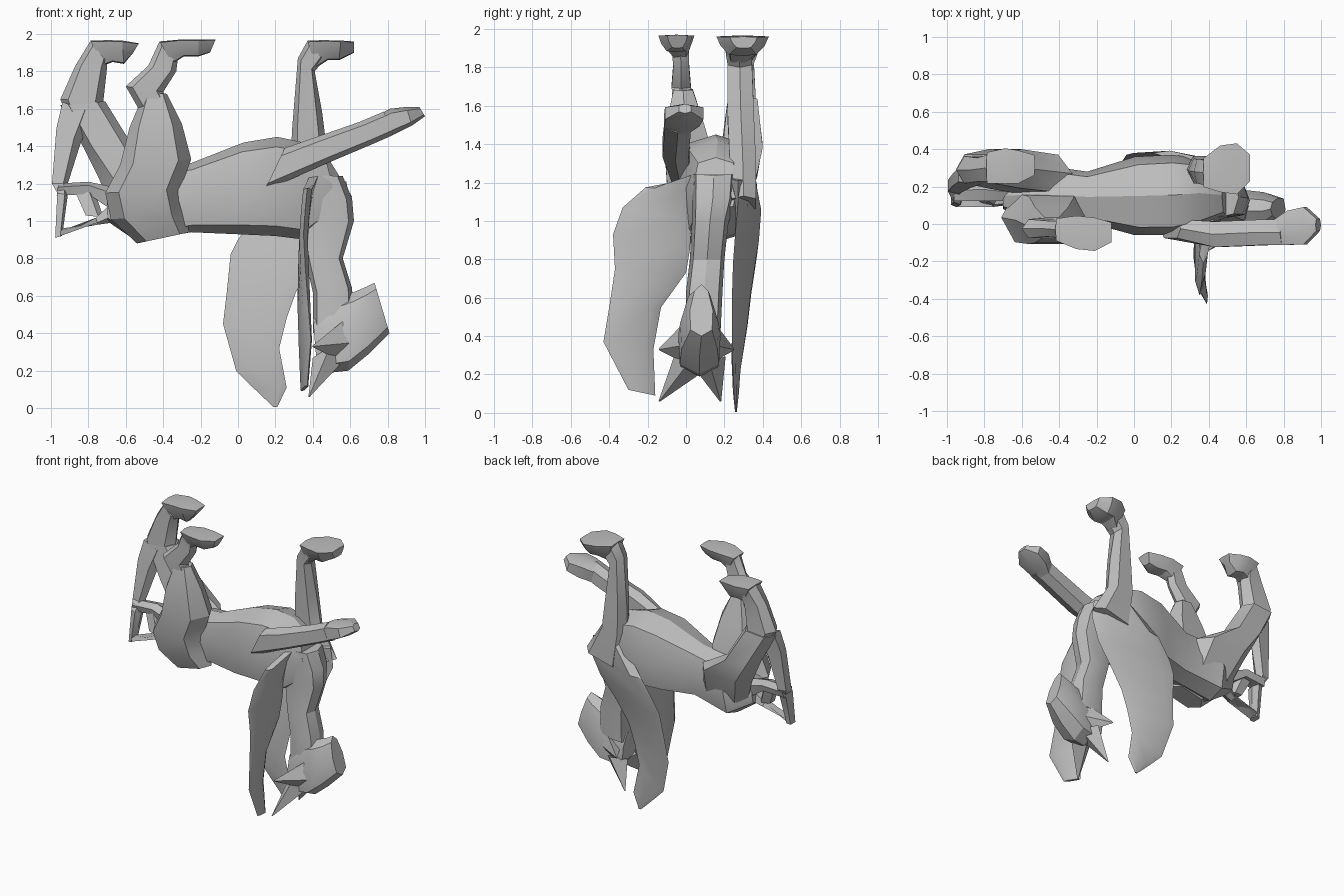
import bpy, bmesh, math
from mathutils import Vector

cube = bpy.data.objects.get("Cube")
if cube:
    bpy.data.objects.remove(cube)

grey = bpy.data.materials.new("stone grey")
grey.use_nodes = True
COLOUR = (0.52, 0.52, 0.52, 1)
grey.diffuse_color = COLOUR
grey.node_tree.nodes["Principled BSDF"].inputs["Base Color"].default_value = COLOUR
X, Y = Vector((1, 0, 0)), Vector((0, 1, 0))


def finish(name, bm):
    bmesh.ops.recalc_face_normals(bm, faces=bm.faces)
    me = bpy.data.meshes.new(name)
    bm.to_mesh(me)
    bm.free()
    me.materials.append(grey)
    ob = bpy.data.objects.new(name, me)
    bpy.context.collection.objects.link(ob)
    bpy.ops.object.select_all(action='DESELECT')
    ob.select_set(True)
    bpy.context.view_layer.objects.active = ob
    bpy.ops.object.shade_smooth_by_angle(angle=math.radians(28))


def rounded(v, power):
    return math.copysign(abs(v) ** power, v) if abs(v) > 1e-6 else 0


def loft(name, rows, n=6, axis=Y, power=.65, taper=0):
    """Skin boxy rings; each row is (edge point, opposite edge point, half thickness)."""
    bm = bmesh.new()
    rings = []
    for p, q, t in rows:
        p, q = Vector(p), Vector(q)
        mid, half = (p + q) / 2, (q - p) / 2
        ring = []
        for i in range(n):
            a = 2 * math.pi * i / n
            c, s = rounded(math.cos(a), power), rounded(math.sin(a), power)
            ring.append(bm.verts.new(mid + half * c + axis * t * s * (1 - taper * c)))
        rings.append(ring)
    for r, s in zip(rings, rings[1:]):
        for i in range(n):
            j = (i + 1) % n
            bm.faces.new((r[i], r[j], s[j], s[i]))
    bm.faces.new(rings[0])
    bm.faces.new(rings[-1])
    finish(name, bm)


def limb(name, rows, n=6, **shape):
    """Rows are x1, z1, x2, z2, y low, y high."""
    loft(name, [((a, (l + h) / 2, b), (c, (l + h) / 2, d), (h - l) / 2)
                for a, b, c, d, l, h in rows], n, **shape)


def paw(name, rows):
    """Flat sole on top, narrower below."""
    limb(name, rows, 8, power=.3, taper=.35)


def spike(name, base, tip, r):
    base, tip = Vector(base), Vector(tip)
    side = (tip - base).cross(X).normalized() * r
    loft(name, [(base - side, base + side, r),
                (tip - side * .04, tip + side * .04, r * .04)], 4, X)


# Torso, belly upward
limb("body", [
    (-.70, 1.00, -.70, 1.17, .08, .22),
    (-.54, .89, -.52, 1.28, .00, .32),
    (-.25, .94, -.25, 1.31, .01, .28),
    (-.02, .93, .03, 1.42, -.06, .36),
    (.20, .92, .21, 1.45, -.06, .37),
    (.36, .90, .35, 1.42, -.02, .35),
    (.54, 1.05, .47, 1.33, .04, .27)], 8)

# Neck hanging down to the head
limb("neck", [
    (.28, 1.25, .56, 1.24, .03, .26),
    (.31, 1.08, .61, 1.12, .03, .25),
    (.33, .96, .62, 1.00, .03, .22),
    (.36, .80, .56, .80, .02, .20),
    (.40, .62, .61, .64, .00, .19),
    (.40, .40, .62, .44, .00, .18)], 8)

# Head with blunt muzzle, narrowing to the chin
limb("head", [
    (.42, .25, .40, .48, .00, .16),
    (.50, .19, .49, .57, -.03, .17),
    (.59, .20, .62, .62, -.04, .18),
    (.70, .29, .69, .65, -.03, .17),
    (.81, .40, .73, .67, .02, .14)], 8, power=.8, taper=.3)

# Ears and cheek tufts
for side, s in (("right", -1), ("left", 1)):
    spike(side + "_ear", (.49, .07 + s * .05, .27), (.38, .02 + s * .16, .06), .09)
    spike(side + "_cheek_tuft", (.59, .07 + s * .04, .36), (.40, .055 + s * .195, .33), .13)

# Front right leg, stretched forward
limb("front_right_leg", [
    (.14, 1.16, .25, 1.39, -.08, .03),
    (.48, 1.31, .42, 1.45, -.13, .02),
    (.74, 1.42, .65, 1.53, -.12, .03),
    (.83, 1.46, .78, 1.585, -.12, .03)])
limb("front_right_paw", [
    (.78, 1.44, .74, 1.56, -.12, .03),
    (.85, 1.47, .81, 1.60, -.12, .08),
    (.93, 1.51, .90, 1.61, -.12, .10),
    (1.0, 1.56, .97, 1.61, -.04, .03)], 6)

# Front left leg, pointing up, with a bent paw
limb("front_left_leg", [
    (.30, 1.05, .61, 1.13, .23, .37),
    (.28, 1.32, .48, 1.34, .22, .37),
    (.29, 1.50, .45, 1.58, .21, .36),
    (.32, 1.87, .41, 1.80, .21, .35),
    (.37, 1.96, .46, 1.86, .20, .35)])
paw("front_left_paw", [
    (.37, 1.965, .42, 1.82, .21, .34),
    (.46, 1.967, .48, 1.86, .19, .40),
    (.55, 1.965, .54, 1.86, .18, .41),
    (.62, 1.96, .62, 1.90, .24, .36)])

# Hind right leg
limb("hind_right_thigh", [
    (-.54, .88, -.26, .94, -.02, .14),
    (-.68, 1.01, -.28, 1.03, -.08, .18),
    (-.71, 1.15, -.31, 1.17, -.11, .18),
    (-.63, 1.30, -.25, 1.33, -.12, .16),
    (-.58, 1.50, -.30, 1.52, -.11, .10),
    (-.50, 1.69, -.38, 1.68, -.07, .04)])
limb("hind_right_shin", [
    (-.52, 1.58, -.36, 1.62, -.07, .04),
    (-.60, 1.72, -.40, 1.69, -.08, .03),
    (-.48, 1.83, -.33, 1.80, -.07, .02),
    (-.42, 1.96, -.32, 1.88, -.08, .02)])
paw("hind_right_paw", [
    (-.42, 1.96, -.35, 1.84, -.08, .02),
    (-.31, 1.97, -.29, 1.88, -.12, .03),
    (-.21, 1.97, -.21, 1.88, -.13, .02),
    (-.12, 1.97, -.15, 1.90, -.09, .00)])

# Hind left leg
limb("hind_left_thigh", [
    (-.66, 1.02, -.30, 1.02, .16, .28),
    (-.74, 1.22, -.33, 1.25, .16, .38),
    (-.83, 1.40, -.55, 1.38, .18, .41),
    (-.95, 1.62, -.71, 1.64, .21, .38)])
limb("hind_left_shin", [
    (-.90, 1.53, -.70, 1.55, .21, .37),
    (-.95, 1.65, -.72, 1.64, .21, .37),
    (-.87, 1.83, -.70, 1.82, .22, .36),
    (-.79, 1.96, -.70, 1.85, .22, .38)])
paw("hind_left_paw", [
    (-.79, 1.965, -.72, 1.83, .23, .37),
    (-.69, 1.967, -.67, 1.85, .23, .39),
    (-.62, 1.965, -.61, 1.84, .23, .38),
    (-.53, 1.95, -.56, 1.90, .27, .36)])

# Tail: a loop at the rump and a strand rising to the hock
limb("tail_lower", [
    (-.66, 1.12, -.68, .99, .10, .19),
    (-.76, 1.02, -.75, .98, .09, .17),
    (-.97, .91, -.94, .96, .09, .17)], 5)
limb("tail_outer", [
    (-.98, .91, -.94, .92, .09, .17),
    (-.97, 1.15, -.91, 1.14, .10, .22),
    (-1.0, 1.20, -.91, 1.20, .16, .25),
    (-.98, 1.50, -.84, 1.42, .19, .28),
    (-.95, 1.64, -.77, 1.58, .21, .32)], 5)
limb("tail_upper", [
    (-.97, 1.13, -.96, 1.20, .12, .24),
    (-.80, 1.14, -.80, 1.21, .12, .25),
    (-.66, 1.04, -.66, 1.18, .12, .22)], 5)
limb("tail_inner", [
    (-.88, 1.16, -.78, 1.20, .14, .22),
    (-.82, 1.03, -.72, 1.02, .10, .18)], 5)

# Right wing: thin sheet spreading sideways; outer x, inner x, outer y z, inner y z
loft("right_wing", [((xo, a, z), (xi, b, z2), t) for xo, xi, a, z, b, z2, t in [
    (.38, .41, -.13, 1.185, .06, 1.25, .025),
    (.37, .38, -.21, 1.175, .05, 1.15, .025),
    (.36, .36, -.33, 1.07, .03, 1.00, .025),
    (.35, .35, -.38, .93, .02, .85, .025),
    (.36, .34, -.37, .75, .00, .73, .025),
    (.375, .33, -.40, .55, -.13, .55, .022),
    (.39, .33, -.43, .37, -.17, .33, .018),
    (.37, .34, -.30, .12, -.16, .09, .012)]], 6, X)

# Left wing: broad sheet hanging beside the body
loft("left_wing", [((a, y, z), (b, y2, z2), t) for a, y, z, b, y2, z2, t in [
    (.30, .32, 1.25, .58, .27, 1.21, .05),
    (.10, .38, 1.05, .60, .27, 1.08, .035),
    (.00, .38, .90, .53, .255, .92, .025),
    (-.04, .37, .82, .42, .245, .78, .02),
    (-.06, .34, .62, .31, .24, .62, .016),
    (-.08, .32, .45, .26, .24, .48, .014),
    (-.01, .28, .20, .22, .24, .32, .012),
    (.09, .27, .10, .26, .25, .11, .01),
    (.19, .26, .005, .21, .26, .005, .005)]], 6)
